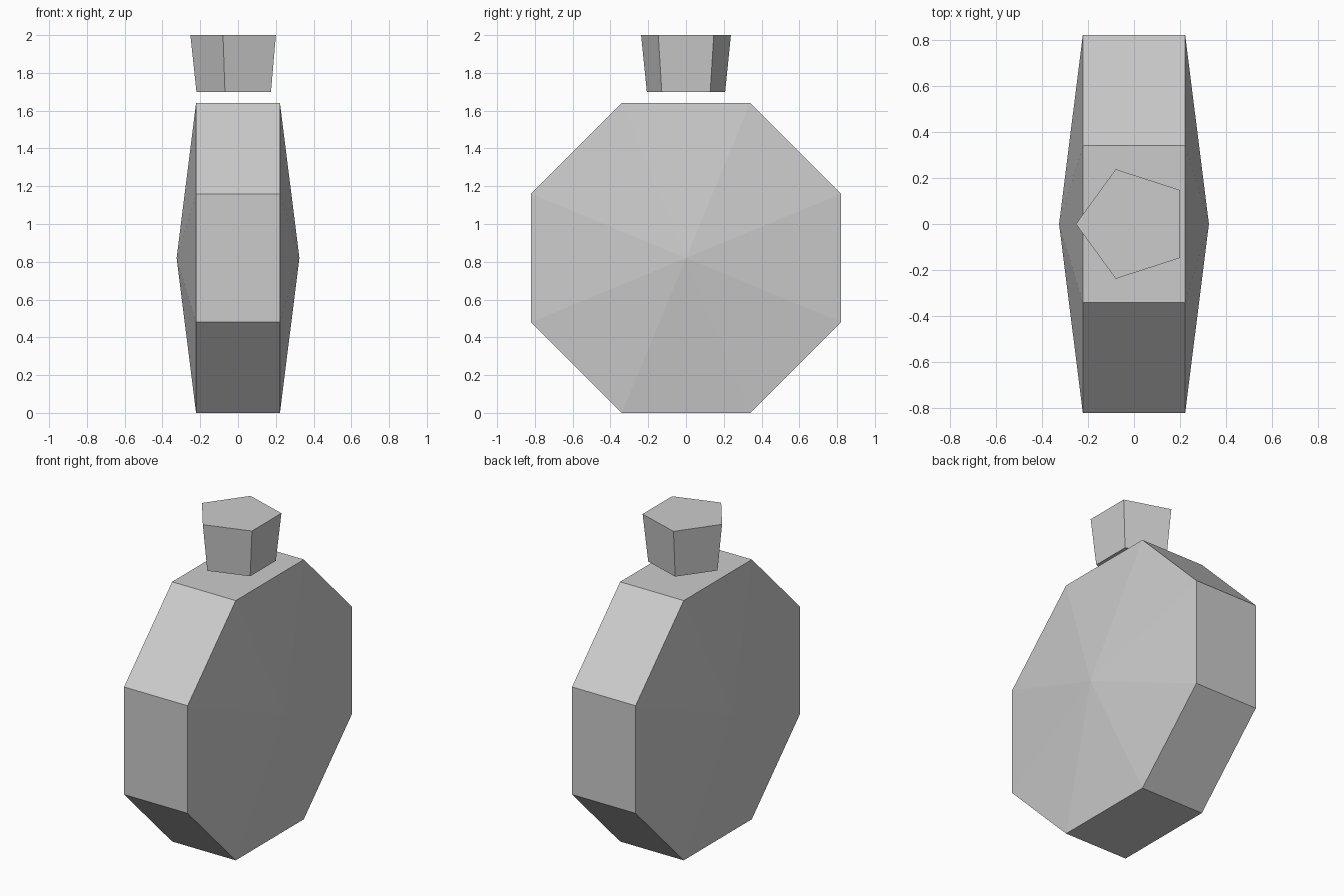
import bpy
import bmesh
from math import cos, sin, pi, radians
from mathutils import Matrix

default = bpy.data.objects.get("Cube")
if default:
    bpy.data.objects.remove(default, do_unlink=True)

grey = bpy.data.materials.new("plain grey")
grey.use_nodes = True
colour = (0.6, 0.6, 0.6, 1)
grey.diffuse_color = colour
grey.node_tree.nodes["Principled BSDF"].inputs["Base Color"].default_value = colour


def lathe(name, profile, sides, start, matrix):
    """Loft flat-sided rings of (radius, height); zero radius makes a tip."""
    bm = bmesh.new()
    rings = []
    for radius, height in profile:
        count = sides if radius else 1
        rings.append([bm.verts.new((radius * cos(start + 2 * pi * i / sides),
                                    radius * sin(start + 2 * pi * i / sides),
                                    height)) for i in range(count)])
    for low, high in zip(rings, rings[1:]):
        for i in range(sides):
            j = (i + 1) % sides
            corners = [low[i % len(low)], low[j % len(low)],
                       high[j % len(high)], high[i % len(high)]]
            bm.faces.new(list(dict.fromkeys(corners)))
    for ring in (rings[0], rings[-1]):
        if len(ring) > 1:
            bm.faces.new(ring)
    bm.transform(matrix)
    bmesh.ops.recalc_face_normals(bm, faces=bm.faces)
    mesh = bpy.data.meshes.new(name)
    bm.to_mesh(mesh)
    bm.free()
    mesh.materials.append(grey)
    obj = bpy.data.objects.new(name, mesh)
    bpy.context.collection.objects.link(obj)
    return obj


# Octagonal flask body lying along x, with shallow pointed sides
apothem = 0.82
rim = apothem / cos(pi / 8)
lathe("flask_body", [(0, -0.325), (rim, -0.222), (rim, 0.222), (0, 0.325)],
      8, pi / 8, Matrix.Translation((0, 0, apothem)) @ Matrix.Rotation(radians(90), 4, 'Y'))

# Five-sided stopper floating above the body, wider at the top
lathe("stopper", [(0.218, 1.70), (0.25, 2.0)], 5, pi, Matrix.Translation((-0.002, 0, 0)))
